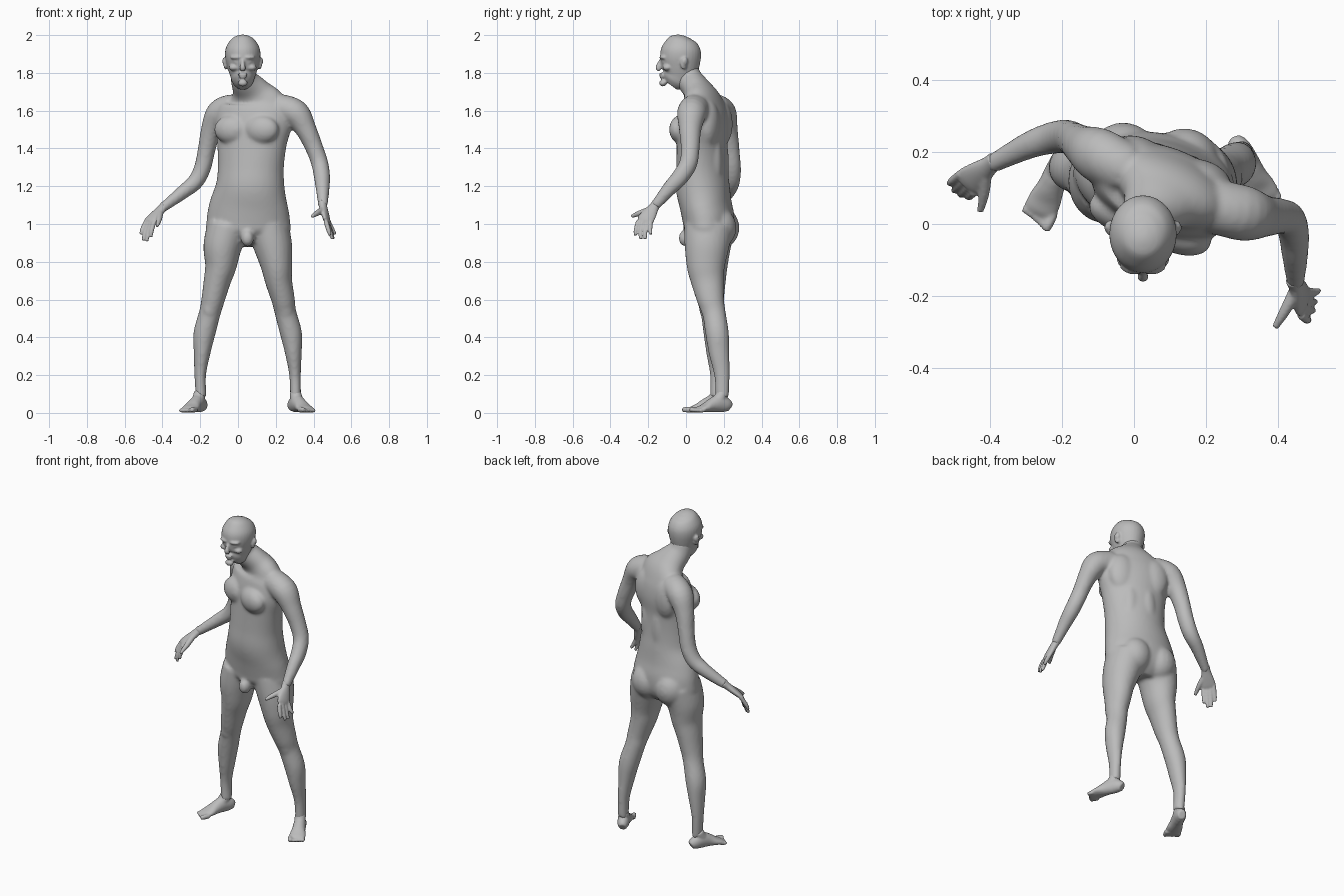
import bpy, bmesh, math
from mathutils import Vector, Matrix

cube = bpy.data.objects.get("Cube")
if cube:
    bpy.data.objects.remove(cube, do_unlink=True)

skin = bpy.data.materials.new("grey_skin")
skin.use_nodes = True
GREY = (0.5, 0.5, 0.5, 1)
skin.diffuse_color = GREY
skin.node_tree.nodes["Principled BSDF"].inputs["Base Color"].default_value = GREY


def catmull(rows, steps):
    """Smoothly resample rows of numbers."""
    out = []
    for i in range(len(rows) - 1):
        a, b, c, d = (Vector(rows[min(max(k, 0), len(rows) - 1)]) for k in range(i - 1, i + 3))
        for s in range(steps):
            t = s / steps
            out.append(b + (c - a) * t / 2 + (2 * a - 5 * b + 4 * c - d) * t * t / 2
                       + (3 * b - a - 3 * c + d) * t ** 3 / 2)
    return out + [Vector(rows[-1])]


def tube(bm, rows, across=(1, 0, 0), sides=24, steps=5):
    """Loft through rows of x, y, z, half width, half depth and optional yaw."""
    rows = catmull([tuple(r) + (0,) * (6 - len(r)) for r in rows], steps)
    pts = [Vector(r[:3]) for r in rows]
    rings = []
    for i, r in enumerate(rows):
        t = (pts[min(i + 1, len(pts) - 1)] - pts[max(i - 1, 0)]).normalized()
        s = Matrix.Rotation(math.radians(r[5]), 3, 'Z') @ Vector(across)
        s = (s - t * s.dot(t)).normalized()
        b = t.cross(s)
        ang = [2 * math.pi * k / sides for k in range(sides)]
        rings.append([bm.verts.new(pts[i] + s * r[3] * math.cos(a) + b * r[4] * math.sin(a)) for a in ang])
    for lo, hi in zip(rings, rings[1:]):
        for k in range(sides):
            n = (k + 1) % sides
            bm.faces.new((lo[k], lo[n], hi[n], hi[k]))
    bm.faces.new(rings[0][::-1])
    bm.faces.new(rings[-1])


def blob(bm, pos, size, yaw=0):
    m = Matrix.Translation(pos) @ Matrix.Rotation(math.radians(yaw), 4, 'Z') @ Matrix.Diagonal((*size, 1))
    bmesh.ops.create_uvsphere(bm, u_segments=20, v_segments=14, radius=1, matrix=m)


def finish(bm, name, voxel, smooth):
    """Fuse the overlapping forms into one smooth skin."""
    bmesh.ops.recalc_face_normals(bm, faces=bm.faces)
    mesh = bpy.data.meshes.new(name)
    bm.to_mesh(mesh)
    bm.free()
    mesh.materials.append(skin)
    ob = bpy.data.objects.new(name, mesh)
    bpy.context.collection.objects.link(ob)
    mod = ob.modifiers.new("fuse", 'REMESH')
    mod.mode = 'VOXEL'
    mod.voxel_size = voxel
    mod.use_smooth_shade = True
    mod = ob.modifiers.new("soften", 'SMOOTH')
    mod.factor = 0.5
    mod.iterations = smooth


# Torso, twisted so the left shoulder comes forward
body = bmesh.new()
tube(body, [(.055, .11, .89, .10, .08, -6), (.055, .12, .95, .215, .125, -6), (.055, .12, 1.02, .222, .135, -8),
            (.058, .105, 1.1, .21, .135, -10), (.065, .088, 1.2, .184, .14, -13), (.068, .085, 1.3, .178, .132, -17),
            (.073, .085, 1.42, .19, .125, -20), (.08, .09, 1.52, .21, .125, -20), (.085, .09, 1.6, .205, .112, -20),
            (.085, .085, 1.66, .165, .09, -20), (.065, .06, 1.71, .105, .075, -15), (.03, .015, 1.77, .07, .07, 0),
            (.025, 0, 1.83, .065, .065, 0)], sides=40)


def chest_point(side, front, z):
    a = math.radians(-20)
    return (.075 + side * math.cos(a) + front * math.sin(a), .085 + side * math.sin(a) - front * math.cos(a), z)


for s in (-1, 1):
    blob(body, chest_point(s * .085, .09, 1.5), (.095, .055, .075), -20)     # chest muscle
    blob(body, chest_point(s * .095, -.075, 1.53), (.085, .055, .12), -20)   # shoulder blade
    blob(body, chest_point(s * .05, -.09, 1.32), (.05, .04, .16), -17)       # lower back
    blob(body, (.055 + s * .085, .175 - s * .008, .98), (.1, .1, .11), -6)   # buttock
blob(body, (.05, .0, .925), (.035, .04, .045))

# Legs share their thicknesses
LEG_Z = (.98, .88, .78, .7, .6, .53, .42, .32, .2, .08)
LEG_W = (.11, .102, .084, .072, .062, .057, .058, .045, .031, .029)
LEG_D = (.13, .118, .102, .088, .072, .062, .062, .055, .041, .036)
LEFT_LEG = ((.16, .12), (.186, .11), (.204, .105), (.215, .113), (.239, .13), (.252, .148),
            (.281, .165), (.293, .175), (.302, .19), (.305, .192))
RIGHT_LEG = ((-.055, .13), (-.082, .12), (-.091, .12), (-.11, .124), (-.132, .13), (-.149, .14),
             (-.178, .155), (-.19, .162), (-.2, .168), (-.195, .165))
for path in (LEFT_LEG, RIGHT_LEG):
    tube(body, [(*p, z, w, d) for p, z, w, d in zip(path, LEG_Z, LEG_W, LEG_D)])
    x, y = path[5]
    blob(body, (x, y - .045, .55), (.036, .025, .045))   # kneecap

# Arms share their thicknesses
ARM_R = (.075, .074, .056, .047, .045, .043, .037, .025)
LEFT_ARM = ((.22, .05, 1.61), (.305, .03, 1.585), (.36, .022, 1.5), (.405, .022, 1.4),
            (.433, .012, 1.32), (.445, -.03, 1.25), (.448, -.085, 1.19), (.45, -.165, 1.095))
RIGHT_ARM = ((-.02, .15, 1.61), (-.095, .19, 1.585), (-.14, .215, 1.5), (-.165, .233, 1.4),
             (-.187, .243, 1.3), (-.225, .24, 1.225), (-.29, .22, 1.17), (-.4, .165, 1.085))
for path in (LEFT_ARM, RIGHT_ARM):
    tube(body, [(*p, r, r * 1.06) for p, r in zip(path, ARM_R)])
finish(body, "body", .01, 6)

# Head with face and ears
head = bmesh.new()
CX = .025
tube(head, [(CX, -.08, 1.735, .03, .04), (CX, -.065, 1.755, .053, .07), (CX, -.045, 1.785, .066, .088),
            (CX, -.033, 1.83, .081, .1), (CX, -.029, 1.885, .093, .108), (CX, -.027, 1.93, .09, .103),
            (CX, -.025, 1.97, .068, .078), (CX, -.022, 1.99, .042, .048), (CX, -.02, 1.999, .012, .014)], sides=32)
tube(head, [(CX, -.128, 1.872, .009, .01), (CX, -.14, 1.85, .011, .012), (CX, -.148, 1.828, .016, .014),
            (CX, -.138, 1.815, .014, .012)], sides=12)
blob(head, (CX, -.122, 1.746), (.026, .02, .018))        # chin
blob(head, (CX, -.13, 1.793), (.026, .013, .008))        # upper lip
blob(head, (CX, -.128, 1.779), (.022, .012, .008))       # lower lip
for s in (-1, 1):
    blob(head, (CX + s * .034, -.12, 1.882), (.034, .02, .011), s * 16)   # brow
    blob(head, (CX + s * .034, -.113, 1.858), (.015, .014, .009))         # eye
    blob(head, (CX + s * .048, -.1, 1.828), (.026, .024, .017), s * 25)   # cheekbone
    blob(head, (CX + s * .09, -.012, 1.85), (.01, .02, .033), s * 25)     # ear
    blob(head, (CX + s * .099, -.004, 1.862), (.007, .016, .02), s * 25)
finish(head, "head", .006, 3)


# Hands: palm, four fingers and a thumb
def hand(name, wrist, little, index, tips, thumb):
    bm = bmesh.new()
    wrist, little, index = Vector(wrist), Vector(little), Vector(index)
    mid = (little + index) / 2
    across = index - little
    half = across.length / 2
    sizes = ((-.25, .026, .024), (.05, .027, .021), (.5, half + .006, .019), (.9, half + .012, .016), (1.1, half + .006, .011))
    tube(bm, [(*wrist.lerp(mid, f), w, d) for f, w, d in sizes], across)
    for i, tip in enumerate(tips):
        a, b = little.lerp(index, i / 3), Vector(tip)
        bend = a.lerp(b, .55) + (mid - wrist) * .08
        tube(bm, [(*a, .013, .013), (*bend, .012, .012), (*b, .008, .008)], across, 12)
    base = wrist.lerp(mid, .2)
    joint = base.lerp(Vector(thumb), .55) + across * .1
    tube(bm, [(*base, .02, .018), (*joint, .015, .015), (*thumb, .009, .009)], across, 12)
    finish(bm, name, .005, 2)


hand("left_hand", (.45, -.165, 1.095), (.477, -.187, 1.015), (.465, -.252, 1.015),
     ((.515, -.185, .945), (.505, -.215, .92), (.5, -.24, .92), (.488, -.268, .94)), (.392, -.288, 1.04))
hand("right_hand", (-.4, .165, 1.085), (-.48, .14, 1.025), (-.445, .09, 1.01),
     ((-.515, .112, .945), (-.502, .092, .912), (-.483, .08, .908), (-.46, .075, .93)), (-.428, .035, .99))


# Feet: sole and instep, then five toes from the inner side out
def foot(name, heel, toe, inner):
    bm = bmesh.new()
    heel, toe = Vector((*heel, 0)), Vector((*toe, 0))
    d = (toe - heel).normalized()
    p = Vector((d.y, -d.x, 0)) * inner
    sizes = ((0, .022, .026), (.1, .032, .038), (.3, .036, .047), (.5, .038, .037),
             (.68, .046, .024), (.82, .046, .016), (.87, .038, .01))
    tube(bm, [(*(heel.lerp(toe, f) + Vector((0, 0, h + .003))), w, h) for f, w, h in sizes], p)
    tube(bm, [(*(heel.lerp(toe, f) + Vector((0, 0, z))), r, r) for f, z, r in
              ((.2, .11, .03), (.3, .07, .033), (.5, .04, .03))], p)
    for i in range(5):
        side = p * (.036 - i * .018)
        r = .015 if i == 0 else .011
        ends = [heel.lerp(toe, f) + side + Vector((0, 0, r + .002)) for f in (.78, .92, 1.02 - i * .025)]
        tube(bm, [(*e, r * k, r * k) for e, k in zip(ends, (1, 1, .75))], p, 12)
    finish(bm, name, .006, 3)


foot("left_foot", (.283, .232), (.378, .04), 1)
foot("right_foot", (-.183, .21), (-.278, .0), -1)
